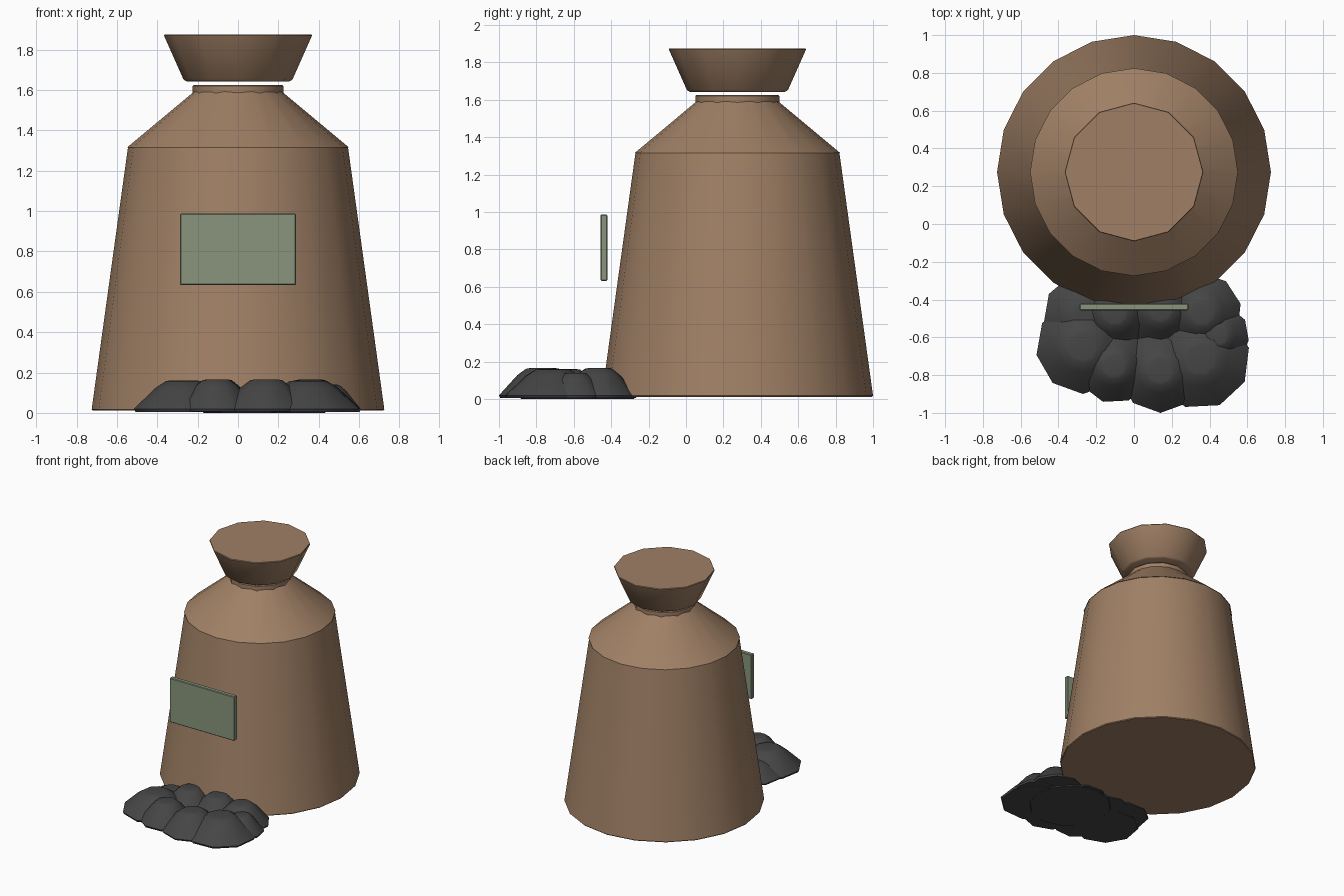
import bpy, bmesh, math

cube = bpy.data.objects.get("Cube")
if cube:
    bpy.data.objects.remove(cube, do_unlink=True)


def material(name, rgb):
    m = bpy.data.materials.new(name)
    m.use_nodes = True
    m.diffuse_color = (*rgb, 1)
    m.node_tree.nodes["Principled BSDF"].inputs["Base Color"].default_value = (*rgb, 1)
    return m


CLAY = material("clay brown", (0.35, 0.215, 0.13))
GREEN = material("sage green", (0.25, 0.30, 0.205))
COAL = material("coal black", (0.06, 0.06, 0.06))


def finish(name, bm, mat, smooth=40):
    bmesh.ops.recalc_face_normals(bm, faces=bm.faces)
    me = bpy.data.meshes.new(name)
    bm.to_mesh(me)
    bm.free()
    ob = bpy.data.objects.new(name, me)
    bpy.context.collection.objects.link(ob)
    me.materials.append(mat)
    bpy.ops.object.select_all(action='DESELECT')
    ob.select_set(True)
    bpy.context.view_layer.objects.active = ob
    bpy.ops.object.shade_smooth_by_angle(angle=math.radians(smooth))
    return ob


def turned(name, profile, sides, centre, mat, turn=0.0, smooth=40):
    """Closed solid with rings of (radius, height) around a vertical axis."""
    bm = bmesh.new()
    rings = []
    for r, z in profile:
        rings.append([bm.verts.new((centre[0] + r * math.cos(turn + math.tau * i / sides),
                                    centre[1] + r * math.sin(turn + math.tau * i / sides), z))
                      for i in range(sides)])
    for a, b in zip(rings, rings[1:]):
        for i in range(sides):
            j = (i + 1) % sides
            bm.faces.new((a[i], a[j], b[j], b[i]))
    bm.faces.new(rings[0][::-1])
    bm.faces.new(rings[-1])
    return finish(name, bm, mat, smooth)


# Furnace: tapered body, sloping shoulder, neck and flared cap
AXIS = (0, 0.275)
turned("furnace_body", [(0.72, 0.012), (0.725, 0.018), (0.545, 1.318)], 20, AXIS, CLAY)
turned("shoulder", [(0.55, 1.315), (0.20, 1.607)], 20, AXIS, CLAY)
turned("neck", [(0.225, 1.57), (0.225, 1.62), (0.22, 1.625)], 12, AXIS, CLAY)
turned("flared_cap", [(0.255, 1.643), (0.27, 1.652), (0.367, 1.87), (0.364, 1.875)],
       12, AXIS, CLAY)

# Door plate floating in front of the body
bm = bmesh.new()
bmesh.ops.create_cube(bm, size=1)
for v in bm.verts:
    v.co = (v.co.x * 0.575, v.co.y * 0.036 - 0.439, v.co.z * 0.355 + 0.81)
bmesh.ops.bevel(bm, geom=bm.edges[:], offset=0.005, segments=1, affect='EDGES')
finish("door_plate", bm, GREEN, 30)

# Coal heap: overlapping rounded lumps (x, y, base radius, height)
LUMPS = [
    (-0.27, -0.65, 0.25, 0.160), (-0.105, -0.75, 0.20, 0.165),
    (0.14, -0.775, 0.225, 0.165), (0.35, -0.715, 0.265, 0.160),
    (0.445, -0.59, 0.165, 0.140), (0.36, -0.47, 0.21, 0.165),
    (0.14, -0.455, 0.20, 0.165), (-0.10, -0.47, 0.20, 0.165),
    (-0.26, -0.48, 0.22, 0.115),
]
for n, (x, y, r, h) in enumerate(LUMPS):
    shape = [(r * 0.97, 0.005 + 0.001 * (n % 3)), (r, 0.02),
             (r * 0.56, h * 0.78), (r * 0.36, h * 0.98), (r * 0.28, h)]
    turned(f"coal_lump_{n + 1}", shape, 9, (x, y), COAL, turn=-math.pi / 2 + 0.4 * (n % 2), smooth=45)

# Thin ash bed under the heap, resting on the ground
turned("ash_bed", [(0.30, 0.0), (0.31, 0.012)], 12, (0.13, -0.58), COAL)
